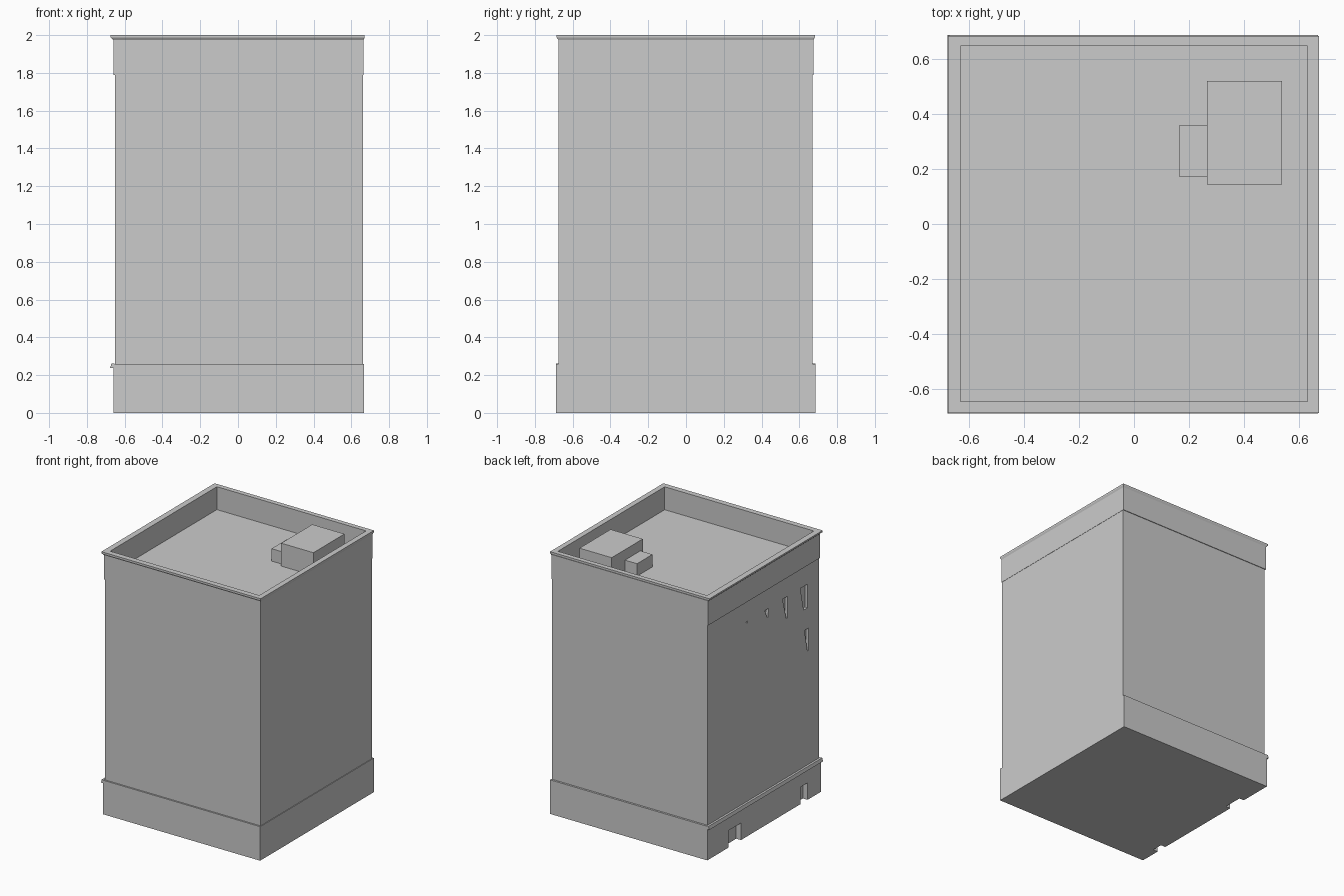
import bpy, bmesh

if "Cube" in bpy.data.objects:
    bpy.data.objects.remove(bpy.data.objects["Cube"])


def make_object(name, bm):
    bmesh.ops.recalc_face_normals(bm, faces=bm.faces)
    mesh = bpy.data.meshes.new(name)
    bm.to_mesh(mesh)
    bm.free()
    obj = bpy.data.objects.new(name, mesh)
    bpy.context.collection.objects.link(obj)
    return obj


def loft(name, rings):
    """Closed solid through rectangles given as (x0, x1, y0, y1, z)."""
    bm = bmesh.new()
    loops = [[bm.verts.new(p) for p in
              ((x0, y0, z), (x1, y0, z), (x1, y1, z), (x0, y1, z))]
             for x0, x1, y0, y1, z in rings]
    for a, b in zip(loops, loops[1:]):
        for i in range(4):
            j = (i + 1) % 4
            bm.faces.new((a[i], a[j], b[j], b[i]))
    bm.faces.new(loops[0])
    bm.faces.new(loops[-1])
    return make_object(name, bm)


def box(name, x0, x1, y0, y1, z0, z1):
    return loft(name, [(x0, x1, y0, y1, z0), (x0, x1, y0, y1, z1)])


def prism_x(name, outline, x0, x1):
    """Extrude a (y, z) outline along x."""
    bm = bmesh.new()
    face = bm.faces.new([bm.verts.new((x0, y, z)) for y, z in outline])
    new = bmesh.ops.extrude_face_region(bm, geom=[face])["geom"]
    bmesh.ops.translate(bm, vec=(x1 - x0, 0, 0),
                        verts=[v for v in new if isinstance(v, bmesh.types.BMVert)])
    return make_object(name, bm)


# Walls: plinth, tower, parapet band, flared cornice, inner parapet, roof
plinth = (-0.66, 0.668, -0.687, 0.686)
tower = (-0.651, 0.663, -0.675, 0.671)
band = (-0.66, 0.665, -0.676, 0.676)
cornice = (-0.675, 0.671, -0.685, 0.682)
inner = (-0.63, 0.63, -0.643, 0.645)
shell = loft("building_shell", [
    plinth + (0.0,), plinth + (0.26,),
    tower + (0.26,), tower + (1.79,),
    band + (1.79,), band + (1.975,),
    cornice + (1.988,), cornice + (2.0,),
    inner + (2.0,), inner + (1.825,)])

# Window slits and doorways sunk into the left wall
windows = [
    [(-0.45, 1.64), (-0.535, 1.64), (-0.535, 1.46), (-0.49, 1.46)],
    [(-0.235, 1.64), (-0.295, 1.64), (-0.295, 1.475), (-0.28, 1.475)],
    [(-0.02, 1.635), (-0.065, 1.635), (-0.06, 1.57), (-0.05, 1.57)],
    [(0.21, 1.635), (0.19, 1.635), (0.19, 1.62)],
    [(-0.50, 1.30), (-0.55, 1.30), (-0.55, 1.13), (-0.535, 1.13)],
]
cutters = [prism_x("window_cutter", w, -0.72, -0.63) for w in windows]
cutters += [box("door_cutter", -0.72, -0.62, y0, y1, -0.05, 0.13)
            for y0, y1 in ((0.28, 0.43), (-0.525, -0.44))]

bpy.context.view_layer.objects.active = shell
for cutter in cutters:
    mod = shell.modifiers.new("cut", "BOOLEAN")
    mod.operation = "DIFFERENCE"
    mod.solver = "EXACT"
    mod.object = cutter
    bpy.ops.object.modifier_apply(modifier=mod.name)
    bpy.data.objects.remove(cutter)

# Ledge above the doorways
loft("door_ledge", [(-0.677, -0.655, -0.687, 0.686, 0.237),
                    (-0.67, -0.655, -0.687, 0.686, 0.262)])

# Rooftop housing and its low annex
box("roof_housing", 0.265, 0.537, 0.143, 0.518, 1.825, 2.0)
box("roof_annex", 0.163, 0.265, 0.172, 0.358, 1.825, 1.92)
